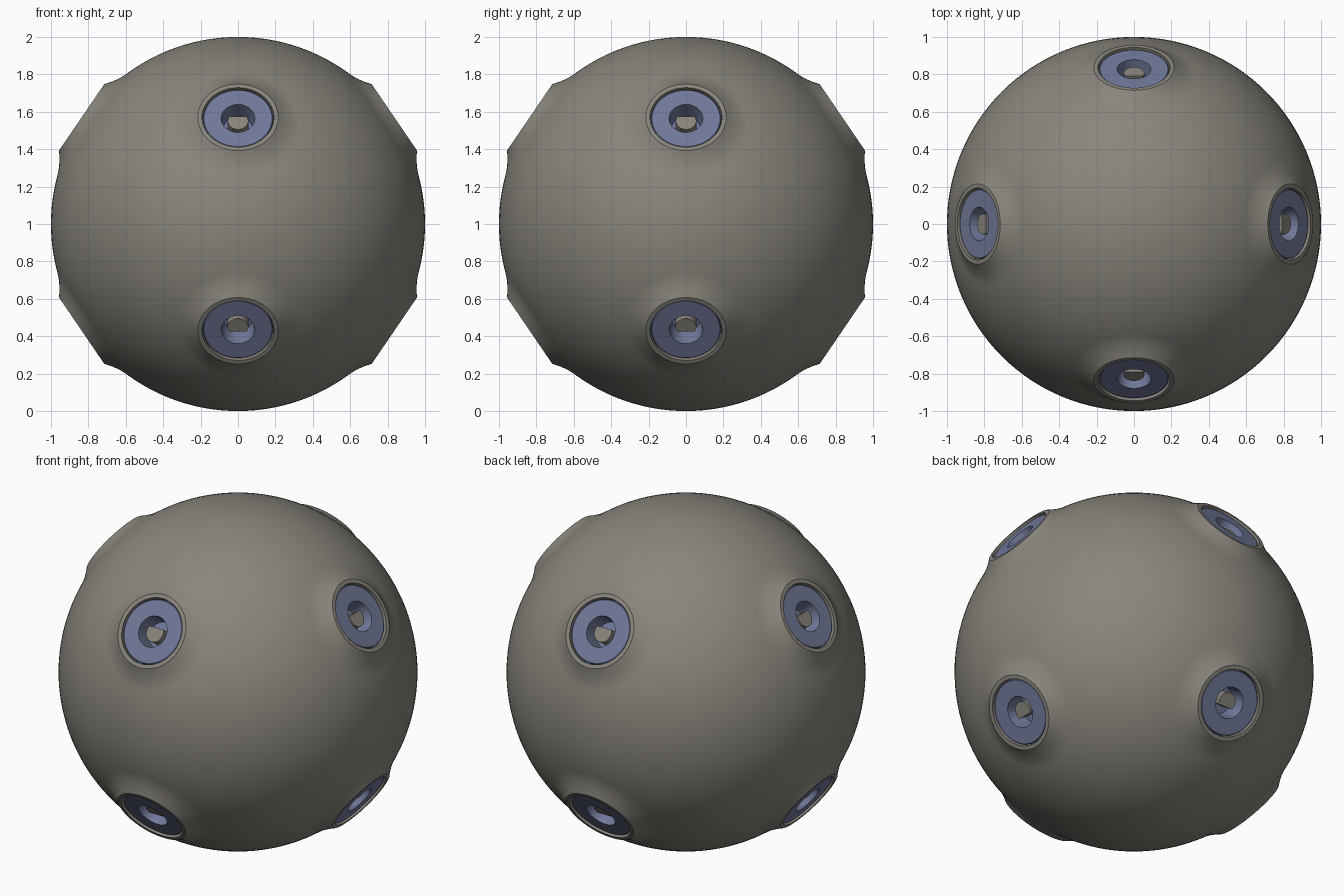
import bpy, bmesh, math
from mathutils import Matrix, Vector

if "Cube" in bpy.data.objects:
    bpy.data.objects.remove(bpy.data.objects["Cube"])

def material(name, color):
    m = bpy.data.materials.new(name)
    m.diffuse_color = (*color, 1)
    m.use_nodes = True
    m.node_tree.nodes["Principled BSDF"].inputs["Base Color"].default_value = m.diffuse_color
    return m

HULL = material("warm grey", (0.25, 0.235, 0.205))
BLUE = material("slate blue", (0.165, 0.19, 0.32))

CENTRE = Vector((0, 0, 1))
ELEV = math.radians(34.3)

def finish(bm, name, mat, matrix=Matrix(), angle=30):
    bmesh.ops.recalc_face_normals(bm, faces=bm.faces)
    me = bpy.data.meshes.new(name)
    bm.to_mesh(me)
    bm.free()
    me.transform(matrix)
    ob = bpy.data.objects.new(name, me)
    bpy.context.collection.objects.link(ob)
    me.materials.append(mat)
    bpy.ops.object.select_all(action='DESELECT')
    ob.select_set(True)
    bpy.context.view_layer.objects.active = ob
    bpy.ops.object.shade_smooth_by_angle(angle=math.radians(angle))
    return ob

def lathe(profile, steps=64):
    """Spin a list of (radius, height) points around local z."""
    bm = bmesh.new()
    vs = [bm.verts.new((r, 0, h)) for r, h in profile]
    es = [bm.edges.new(p) for p in zip(vs, vs[1:])]
    bmesh.ops.spin(bm, geom=vs + es, cent=(0, 0, 0), axis=(0, 0, 1),
                   angle=math.tau, steps=steps)
    bmesh.ops.remove_doubles(bm, verts=bm.verts, dist=1e-5)
    return bm

def d_peg(radius, flat, z0, z1):
    """Short round peg with one side cut flat."""
    bm = bmesh.new()
    a0 = math.asin(flat / radius)
    n = 28
    pts = []
    for i in range(n + 1):
        a = math.pi - a0 + (math.pi + 2 * a0) * i / n
        pts.append(bm.verts.new((radius * math.cos(a), radius * math.sin(a), z0)))
    face = bm.faces.new(pts)
    top = bmesh.ops.extrude_face_region(bm, geom=[face])["geom"]
    bmesh.ops.translate(bm, vec=(0, 0, z1 - z0),
                        verts=[v for v in top if isinstance(v, bmesh.types.BMVert)])
    return bm

# Port frames: local z points outward, local y towards the nearer pole
ports = []
for side in (1, -1):
    for k in range(4):
        az = k * math.pi / 2
        z = Vector((math.cos(az) * math.cos(ELEV), math.sin(az) * math.cos(ELEV),
                    side * math.sin(ELEV)))
        x = Vector((-math.sin(az), math.cos(az), 0)) * side
        y = z.cross(x)
        frame = Matrix((x, y, z)).transposed().to_4x4()
        ports.append((("upper" if side > 0 else "lower") + f"_{k + 1}",
                      Matrix.Translation(CENTRE) @ frame))

# Spherical hull
bm = bmesh.new()
bmesh.ops.create_uvsphere(bm, u_segments=128, v_segments=64, radius=1)
hull = finish(bm, "hull_sphere", HULL, Matrix.Translation(CENTRE))

# Cutter opening the hull under every port
bm = bmesh.new()
for _, frame in ports:
    bmesh.ops.create_cone(bm, cap_ends=True, segments=48, radius1=0.24, radius2=0.24,
                          depth=0.24, matrix=frame @ Matrix.Translation((0, 0, 1.0)))
cutter = finish(bm, "port_cutter", HULL)
cutter.hide_render = True
cutter.hide_viewport = True
cut = hull.modifiers.new("port openings", 'BOOLEAN')
cut.operation = 'DIFFERENCE'
cut.solver = 'EXACT'
cut.object = cutter

# Collar profile: blends out of the sphere, flat lip, inner wall
R_OUT, R_LIP, LIP = 0.33, 0.215, 1.012
rise = LIP - math.sqrt(1 - R_LIP ** 2)
collar = []
for i in range(13):
    s = i / 12
    r = R_OUT + (R_LIP - R_OUT) * s
    collar.append((r, math.sqrt(1 - r * r) + rise * s * s))
collar += [(0.192, LIP), (0.192, 0.95)]

# Blue disc profile with a tapered bore
disc = [(0.215, 0.955), (0.186, 0.96), (0.186, 0.998), (0.182, 1.002),
        (0.09, 1.002), (0.078, 0.90), (0, 0.90)]

for name, frame in ports:
    finish(lathe(collar), "port_collar_" + name, HULL, frame)
    finish(lathe(disc), "port_disc_" + name, BLUE, frame)
    finish(d_peg(0.055, 0.028, 0.895, 0.978), "port_peg_" + name, HULL, frame)
